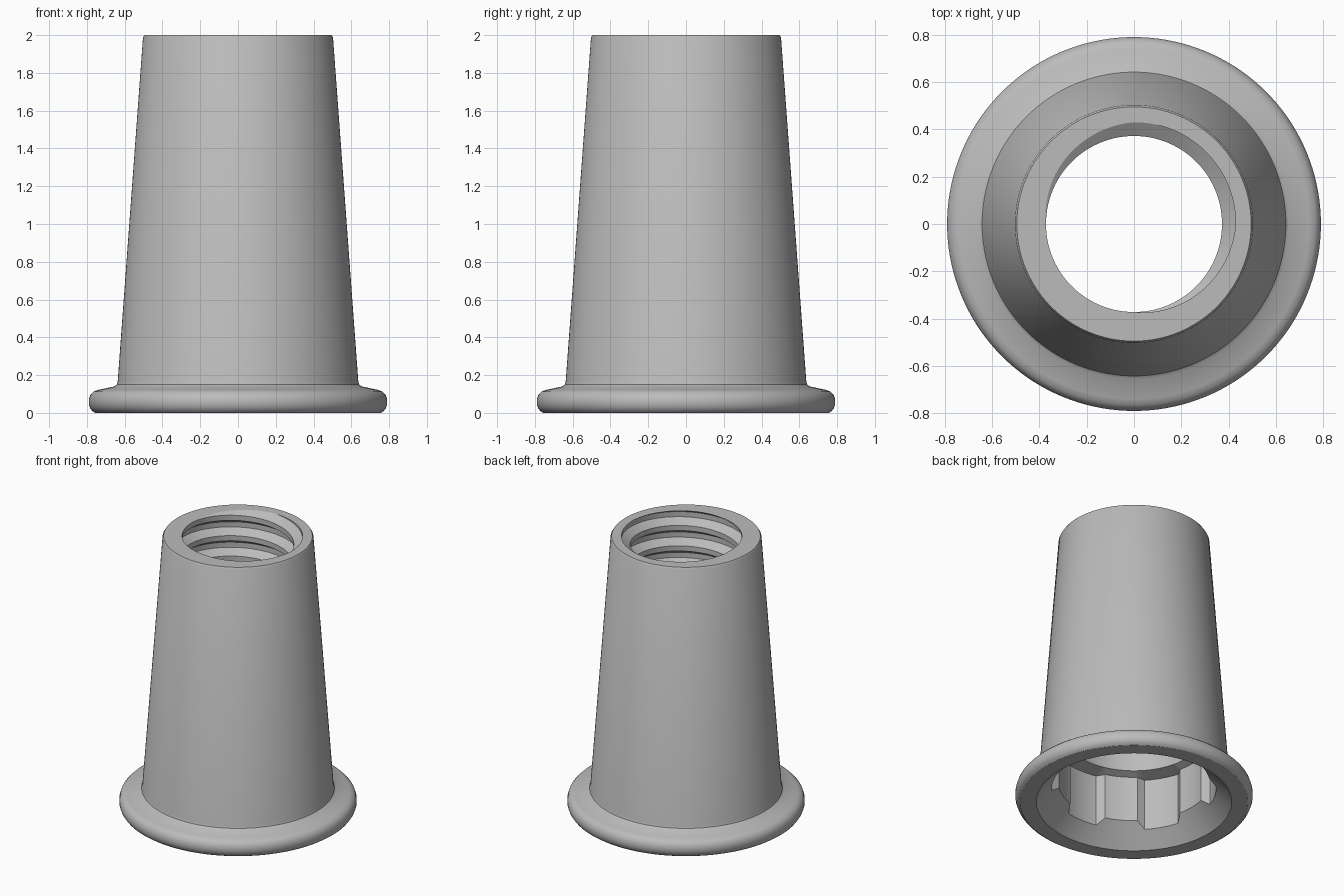
import bpy, bmesh, math

if "Cube" in bpy.data.objects:
    bpy.data.objects.remove(bpy.data.objects["Cube"], do_unlink=True)

SEGMENTS = 144
TAU = math.tau
TOP, THREAD_START, PITCH = 2.0, 0.66, 0.15
MINOR, MAJOR = 0.372, 0.43


def ring(r, z):
    """Plain circular ring."""
    return lambda a: (r, z)


def rib_radius(a):
    """Six broad ribs with sloped sides inside the socket."""
    wave = math.cos(6 * a) * 6
    return 0.525 - 0.022 * max(-1, min(1, wave))


def thread_radius(a, z):
    """Trapezoid helical groove."""
    u = (z - TOP) / PITCH - (a / TAU - 0.125)
    u = abs(u - round(u))
    depth = max(0, min(1, (0.375 - u) / 0.25))
    return MINOR + (MAJOR - MINOR) * depth


def thread_ring(u):
    """Ring that climbs with the helix, trimmed flat at both ends."""
    def point(a):
        z = TOP + PITCH * (u + a / TAU - 0.125)
        z = max(THREAD_START, min(TOP, z))
        return thread_radius(a, z), z
    return point


# Socket: entry chamfer, ribbed wall and shoulder
rings = [
    ring(0.65, 0),
    lambda a: (rib_radius(a), 0.65 - rib_radius(a)),
    lambda a: (rib_radius(a), 0.48),
    ring(0.45, 0.5),
    ring(0.44, THREAD_START),
]

# Threaded bore
turns = math.ceil((TOP - THREAD_START) / PITCH) + 2
for turn in range(-turns, 3):
    rings += [thread_ring(turn + s) for s in (-0.375, -0.125, 0.125, 0.375)]

# Tapered outer wall and rounded flange
outer = [(0.495, TOP), (0.503, 1.988), (0.637, 0.165), (0.642, 0.15),
         (0.655, 0.14), (0.74, 0.122), (0.765, 0.113), (0.782, 0.095),
         (0.79, 0.07), (0.79, 0.045), (0.783, 0.025), (0.772, 0.01), (0.757, 0)]
rings += [ring(r, z) for r, z in outer]
rings.append(rings[0])

bm = bmesh.new()
columns = []
for i in range(SEGMENTS + 1):
    a = TAU * i / SEGMENTS
    column = []
    for f in rings:
        r, z = f(a)
        column.append(bm.verts.new((r * math.cos(a), r * math.sin(a), z)))
    columns.append(column)
for c, d in zip(columns, columns[1:]):
    for j in range(len(rings) - 1):
        bm.faces.new((c[j], c[j + 1], d[j + 1], d[j]))
bmesh.ops.remove_doubles(bm, verts=bm.verts, dist=0.00001)
bmesh.ops.recalc_face_normals(bm, faces=bm.faces)

mesh = bpy.data.meshes.new("threaded_flanged_sleeve")
bm.to_mesh(mesh)
bm.free()
sleeve = bpy.data.objects.new("threaded_flanged_sleeve", mesh)
bpy.context.collection.objects.link(sleeve)

# Plain grey finish
grey = bpy.data.materials.new("plain_grey")
grey.use_nodes = True
colour = (0.5, 0.5, 0.5, 1)
grey.diffuse_color = colour
grey.node_tree.nodes["Principled BSDF"].inputs["Base Color"].default_value = colour
mesh.materials.append(grey)

bpy.context.view_layer.objects.active = sleeve
sleeve.select_set(True)
bpy.ops.object.shade_smooth_by_angle(angle=math.radians(30))
